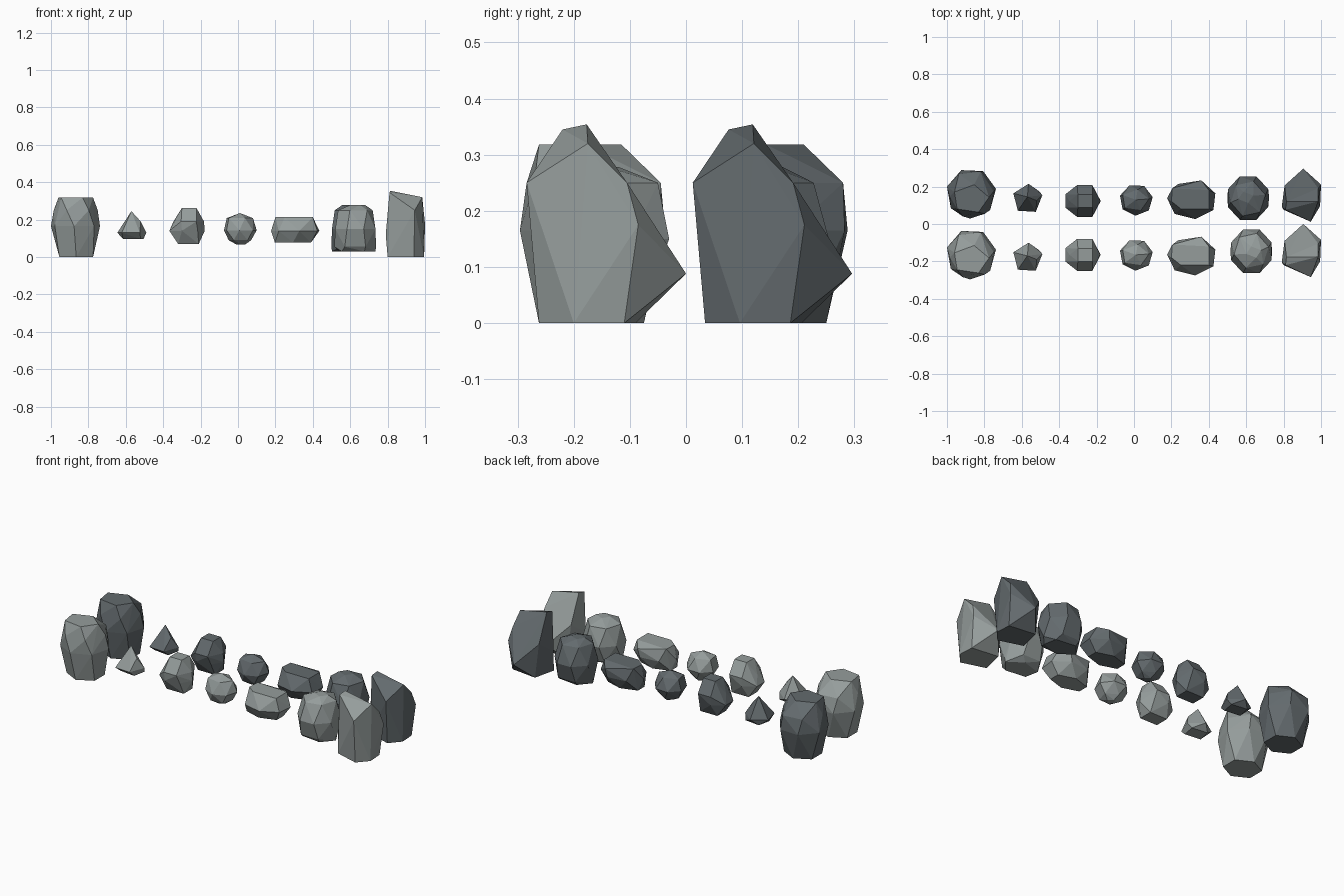
import bpy, bmesh, math
from mathutils import Matrix, Vector

if "Cube" in bpy.data.objects:
    bpy.data.objects.remove(bpy.data.objects["Cube"])


def material(name, rgb):
    m = bpy.data.materials.new(name)
    m.diffuse_color = (*rgb, 1)
    m.use_nodes = True
    m.node_tree.nodes["Principled BSDF"].inputs["Base Color"].default_value = m.diffuse_color
    return m


light = material("light_stone", (0.30, 0.335, 0.33))
dark = material("dark_stone", (0.125, 0.145, 0.155))


def ring(z, x0, x1, y0, y1, n, turn=0.0):
    """Polygon of n corners stretched to fill the box x0..x1, y0..y1 at height z."""
    pts = [(math.cos(math.tau * (i + turn) / n), math.sin(math.tau * (i + turn) / n)) for i in range(n)]
    xs, ys = [p[0] for p in pts], [p[1] for p in pts]

    def fit(v, vals, a, b):
        return a + (v - min(vals)) / (max(vals) - min(vals)) * (b - a)
    return [(fit(x, xs, x0, x1), fit(y, ys, y0, y1), z) for x, y in pts]


def rock(name, points, offset, mat, half_turn=False):
    """Faceted stone: convex hull of a few stacked rings and points."""
    bm = bmesh.new()
    for p in points:
        bm.verts.new(p)
    res = bmesh.ops.convex_hull(bm, input=bm.verts[:])
    loose = [g for g in res["geom_interior"] + res["geom_unused"] if isinstance(g, bmesh.types.BMVert)]
    bmesh.ops.delete(bm, geom=list(set(loose)), context="VERTS")
    bmesh.ops.dissolve_limit(bm, angle_limit=math.radians(2), verts=bm.verts[:], edges=bm.edges[:])
    if half_turn:
        c = sum((Vector(p) for p in points), Vector()) / len(points)
        bmesh.ops.rotate(bm, verts=bm.verts[:], cent=c, matrix=Matrix.Rotation(math.pi, 3, "Z"))
    bmesh.ops.translate(bm, verts=bm.verts[:], vec=offset)
    bmesh.ops.recalc_face_normals(bm, faces=bm.faces[:])
    me = bpy.data.meshes.new(name)
    bm.to_mesh(me)
    bm.free()
    me.materials.append(mat)
    bpy.context.collection.objects.link(bpy.data.objects.new(name, me))


# tall barrel-shaped boulder, left end
tall = (ring(0, -0.955, -0.775, -0.262, -0.075, 6, 0.5)
        + ring(0.165, -1.0, -0.738, -0.296, -0.037, 7, 0.2)
        + ring(0.25, -0.985, -0.75, -0.284, -0.045, 6, 0.1)
        + ring(0.318, -0.96, -0.775, -0.262, -0.115, 5, 0.1))

# small pointed chip
chip = (ring(0.097, -0.615, -0.505, -0.215, -0.13, 4, 0.4)
        + ring(0.13, -0.645, -0.49, -0.25, -0.10, 5, 0.2)
        + [(-0.57, -0.17, 0.245), (-0.52, -0.19, 0.19)])

# stone with a narrow squared top
capped = (ring(0.07, -0.32, -0.21, -0.20, -0.12, 4, 0.5)
          + ring(0.14, -0.367, -0.178, -0.245, -0.085, 7)
          + ring(0.19, -0.345, -0.182, -0.25, -0.08, 6)
          + ring(0.262, -0.30, -0.222, -0.20, -0.13, 4, 0.5))

# small rounded stone
small = (ring(0.068, -0.01, 0.04, -0.19, -0.14, 4)
         + ring(0.09, -0.05, 0.07, -0.22, -0.11, 5, 0.3)
         + ring(0.143, -0.075, 0.10, -0.25, -0.087, 7, 0.2)
         + ring(0.208, -0.06, 0.08, -0.22, -0.11, 5, 0.1)
         + [(0.01, -0.165, 0.235)])

# wide flat-topped stone
wide = (ring(0.077, 0.197, 0.39, -0.23, -0.11, 6, 0.5)
        + ring(0.14, 0.177, 0.435, -0.275, -0.075, 7, 0.4)
        + [(0.20, -0.18, 0.213), (0.205, -0.11, 0.213), (0.36, -0.068, 0.19),
           (0.25, -0.22, 0.213), (0.40, -0.22, 0.213), (0.40, -0.12, 0.213)])

# blocky rounded boulder
block = (ring(0.03, 0.54, 0.735, -0.215, -0.09, 5, 0.1)
         + ring(0.055, 0.515, 0.738, -0.235, -0.065, 6)
         + ring(0.15, 0.52, 0.735, -0.262, -0.03, 8, 0.5)
         + ring(0.25, 0.535, 0.72, -0.235, -0.05, 6, 0.2)
         + ring(0.278, 0.60, 0.68, -0.18, -0.12, 4, 0.2))

# tall slanted slab with a spur at the back, right end
slab = [(0.80, -0.22, 0), (0.94, -0.262, 0), (0.995, -0.20, 0), (0.99, -0.11, 0), (0.83, -0.09, 0),
        (0.905, 0.0, 0.088), (0.79, -0.205, 0.12), (0.945, -0.284, 0.25), (1.0, -0.085, 0.175),
        (0.805, -0.09, 0.20), (0.81, -0.22, 0.345), (0.815, -0.177, 0.354),
        (0.985, -0.175, 0.32), (0.985, -0.105, 0.25)]

# each stone: shape, gap to its darker twin, sideways shift, whether the twin is turned
stones = {
    "tall_boulder": (tall, 0.325, 0, False),
    "chip": (chip, 0.315, 0, False),
    "capped_stone": (capped, 0.288, 0, False),
    "small_stone": (small, 0.294, 0, False),
    "wide_stone": (wide, 0.301, 0, False),
    "block_boulder": (block, 0.289, -0.022, True),
    "slab_boulder": (slab, 0.296, 0, False),
}
for name, (pts, gap, shift, turned) in stones.items():
    rock("front_" + name, pts, (0, 0, 0), light)
    rock("back_" + name, pts, (shift, gap, 0), dark, turned)
